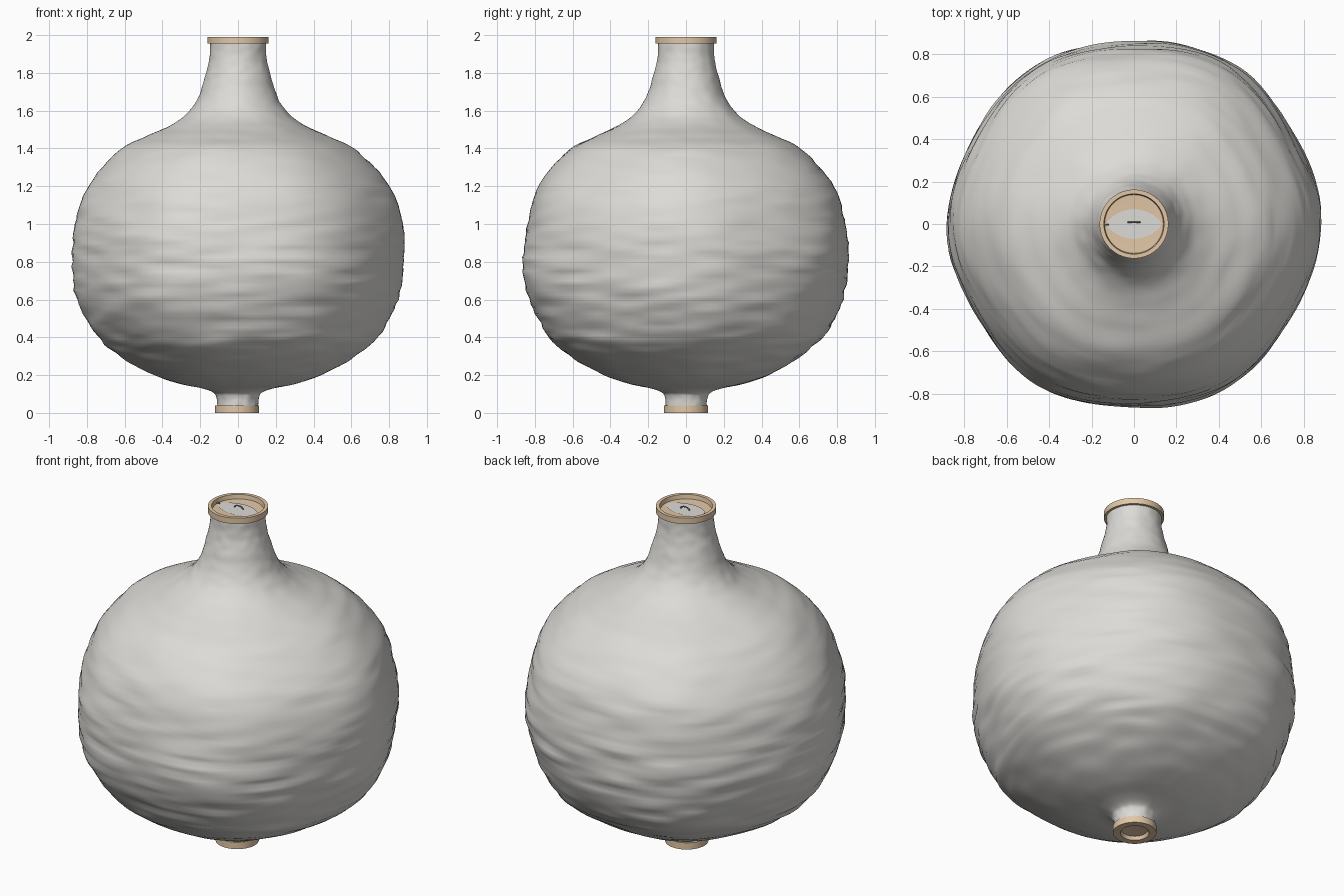
import bpy, bmesh, math
from mathutils import Vector, noise

cube = bpy.data.objects.get("Cube")
if cube:
    bpy.data.objects.remove(cube, do_unlink=True)


def material(name, rgb):
    m = bpy.data.materials.new(name)
    m.use_nodes = True
    m.diffuse_color = (*rgb, 1)
    bsdf = next(n for n in m.node_tree.nodes if n.type == "BSDF_PRINCIPLED")
    bsdf.inputs["Base Color"].default_value = (*rgb, 1)
    return m


paper = material("paper white", (0.72, 0.71, 0.68))
wood = material("pale wood", (0.76, 0.57, 0.38))
wire = material("grey wire", (0.25, 0.25, 0.24))


def finish(name, bm, mat, angle=35):
    bmesh.ops.recalc_face_normals(bm, faces=bm.faces)
    me = bpy.data.meshes.new(name)
    bm.to_mesh(me)
    bm.free()
    me.materials.append(mat)
    ob = bpy.data.objects.new(name, me)
    bpy.context.collection.objects.link(ob)
    bpy.ops.object.select_all(action="DESELECT")
    ob.select_set(True)
    bpy.context.view_layer.objects.active = ob
    bpy.ops.object.shade_smooth_by_angle(angle=math.radians(angle))
    return ob


def lathe(name, profile, mat, sides=64, shape=None, angle=35, cx=0):
    """Spin (radius, height) points round z; a zero radius closes the end."""
    bm = bmesh.new()
    rings = []
    for r, z in profile:
        if r == 0:
            rings.append([bm.verts.new((cx, 0, z))] * sides)
            continue
        ring = []
        for i in range(sides):
            a = math.tau * i / sides
            rr = shape(r, z, a) if shape else r
            ring.append(bm.verts.new((cx + rr * math.cos(a), rr * math.sin(a), z)))
        rings.append(ring)
    for lo, hi in zip(rings, rings[1:]):
        for i in range(sides):
            j = (i + 1) % sides
            bm.faces.new(dict.fromkeys((lo[i], lo[j], hi[j], hi[i])))
    return finish(name, bm, mat, angle)


def smooth_profile(points, steps):
    """Catmull-Rom curve through the profile points."""
    p = [points[0]] + points + [points[-1]]
    out = []
    for a, b, c, d in zip(p, p[1:], p[2:], p[3:]):
        for k in range(steps):
            t = k / steps
            out.append(tuple(
                0.5 * (2 * b[n] + (c[n] - a[n]) * t
                       + (2 * a[n] - 5 * b[n] + 4 * c[n] - d[n]) * t * t
                       + (3 * b[n] - a[n] - 3 * c[n] + d[n]) * t ** 3)
                for n in (0, 1)))
    return out + [points[-1]]


def crumple(r, z, a):
    """Slight six-sided swelling plus wrinkles stretched round the body."""
    body = max(0, min(1, (r - 0.15) / 0.5))
    lobes = 0.012 * math.cos(6 * a) * body
    c, s = math.cos(a), math.sin(a)
    broad = noise.noise(Vector((c * 1.5, s * 1.5, z * 4)))
    fine = noise.noise(Vector((c * 3, s * 3, z * 24 + 7)))
    low = 1.0 if z < 0.9 else 0.6
    return r * (1 + lobes) + 0.01 * broad * (0.3 + body) + 0.011 * fine * (0.25 + body * low)


# Bulbous paper body with narrow foot and neck
outline = [(0.108, 0.03), (0.112, 0.08), (0.13, 0.108), (0.19, 0.13), (0.31, 0.155),
           (0.45, 0.205), (0.61, 0.295), (0.74, 0.41), (0.835, 0.6), (0.87, 0.8),
           (0.855, 1.0), (0.79, 1.2), (0.63, 1.385), (0.49, 1.46), (0.38, 1.51),
           (0.285, 1.57), (0.215, 1.66), (0.172, 1.79), (0.152, 1.88), (0.148, 1.965)]
lathe("paper_body", smooth_profile(outline, 8), paper, 128, crumple, 60)

# Wooden end rings, each with a shallow closed recess
lathe("top_ring", [(0.14, 1.955), (0.162, 1.955), (0.162, 1.99), (0.142, 1.99),
                   (0.138, 1.965), (0, 1.958)], wood)
lathe("bottom_ring", [(0, 0.04), (0.117, 0.04), (0.117, 0), (0.078, 0),
                      (0.07, 0.02), (0, 0.028)], wood, cx=-0.005)

# Pointed oval paper flap lying across the top opening
bm = bmesh.new()
n = 16
edge = [(-0.132 * math.cos(math.pi * i / n), 0.07 * math.sin(math.pi * i / n) ** 1.6)
        for i in range(n + 1)]
loop = edge + [(x, -y) for x, y in reversed(edge[1:-1])]
face = bm.faces.new([bm.verts.new((x, y, 1.967)) for x, y in loop])
bmesh.ops.solidify(bm, geom=[face], thickness=0.004)
finish("top_flap", bm, paper)


# Small wire hook on the flap and its anchor at the rim
def wire_path(name, points):
    cu = bpy.data.curves.new(name, "CURVE")
    cu.dimensions = "3D"
    cu.bevel_depth = 0.004
    cu.bevel_resolution = 2
    cu.use_fill_caps = True
    sp = cu.splines.new("POLY")
    sp.points.add(len(points) - 1)
    for p, co in zip(sp.points, points):
        p.co = (*co, 1)
    cu.materials.append(wire)
    ob = bpy.data.objects.new(name, cu)
    bpy.context.collection.objects.link(ob)


wire_path("wire_hook", [(0.028 * math.cos(a), 0.008, 1.971 + 0.015 * math.sin(a))
                        for a in (math.pi * k / 8 for k in range(9))])
wire_path("wire_anchor", [(-0.135, -0.004, 1.972), (-0.118, -0.004, 1.974)])
